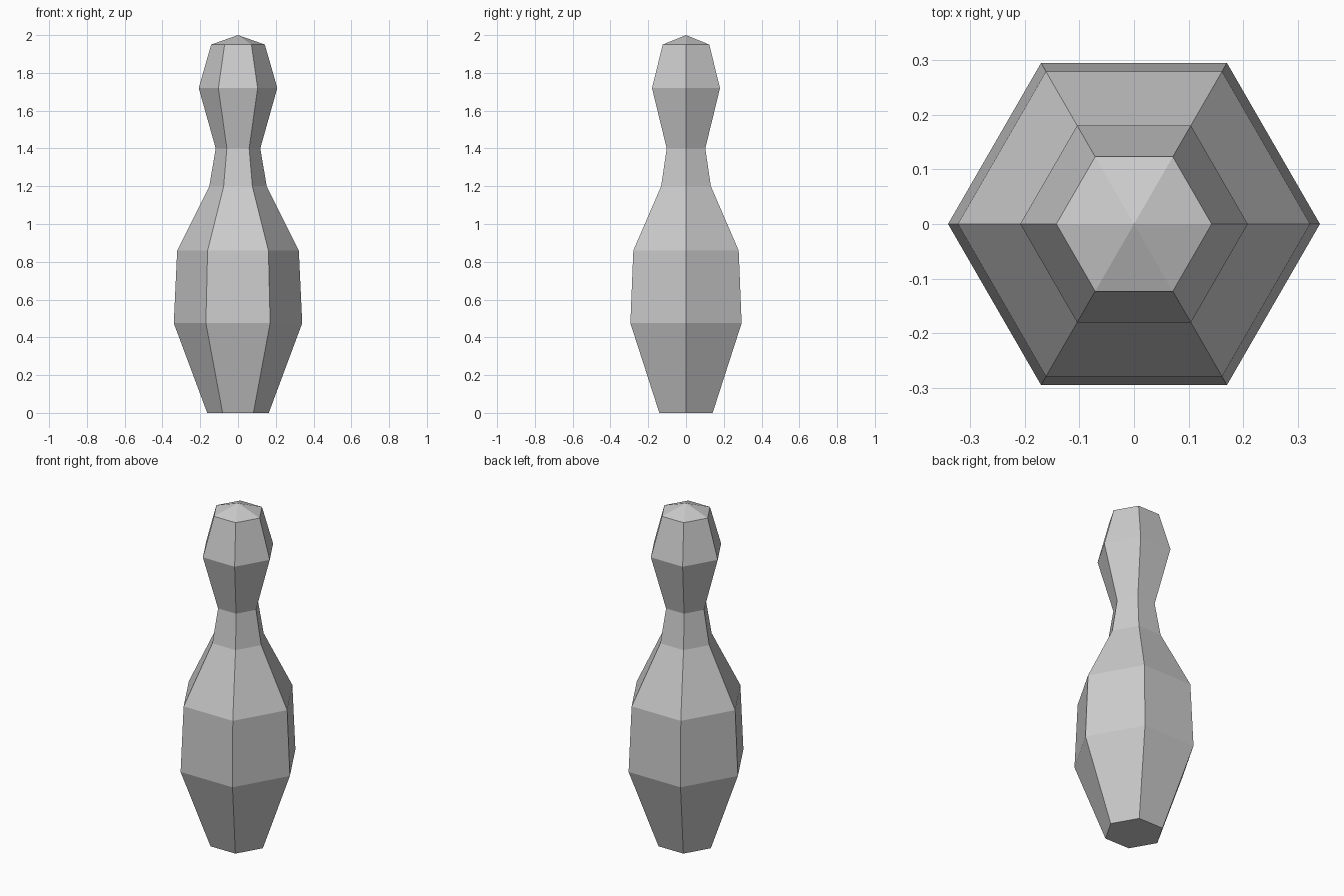
import bpy, bmesh, math

if "Cube" in bpy.data.objects:
    bpy.data.objects.remove(bpy.data.objects["Cube"])

SIDES = 6
# Profile from base to head: (radius, height)
PROFILE = [(0.163, 0), (0.34, 0.475), (0.322, 0.86), (0.152, 1.2),
           (0.118, 1.4), (0.208, 1.72), (0.142, 1.95)]

bm = bmesh.new()

# Hexagonal rings
rings = [[bm.verts.new((r * math.cos(math.tau * i / SIDES),
                        r * math.sin(math.tau * i / SIDES), z))
          for i in range(SIDES)] for r, z in PROFILE]

# Side walls
for low, high in zip(rings, rings[1:]):
    for i in range(SIDES):
        j = (i + 1) % SIDES
        bm.faces.new((low[i], low[j], high[j], high[i]))

# Flat base and pointed cap
bm.faces.new(rings[0][::-1])
tip = bm.verts.new((0, 0, 2))
for i in range(SIDES):
    bm.faces.new((rings[-1][i], rings[-1][(i + 1) % SIDES], tip))

mesh = bpy.data.meshes.new("bowling_pin")
bm.to_mesh(mesh)
bm.free()
bpy.context.collection.objects.link(bpy.data.objects.new("bowling_pin", mesh))
